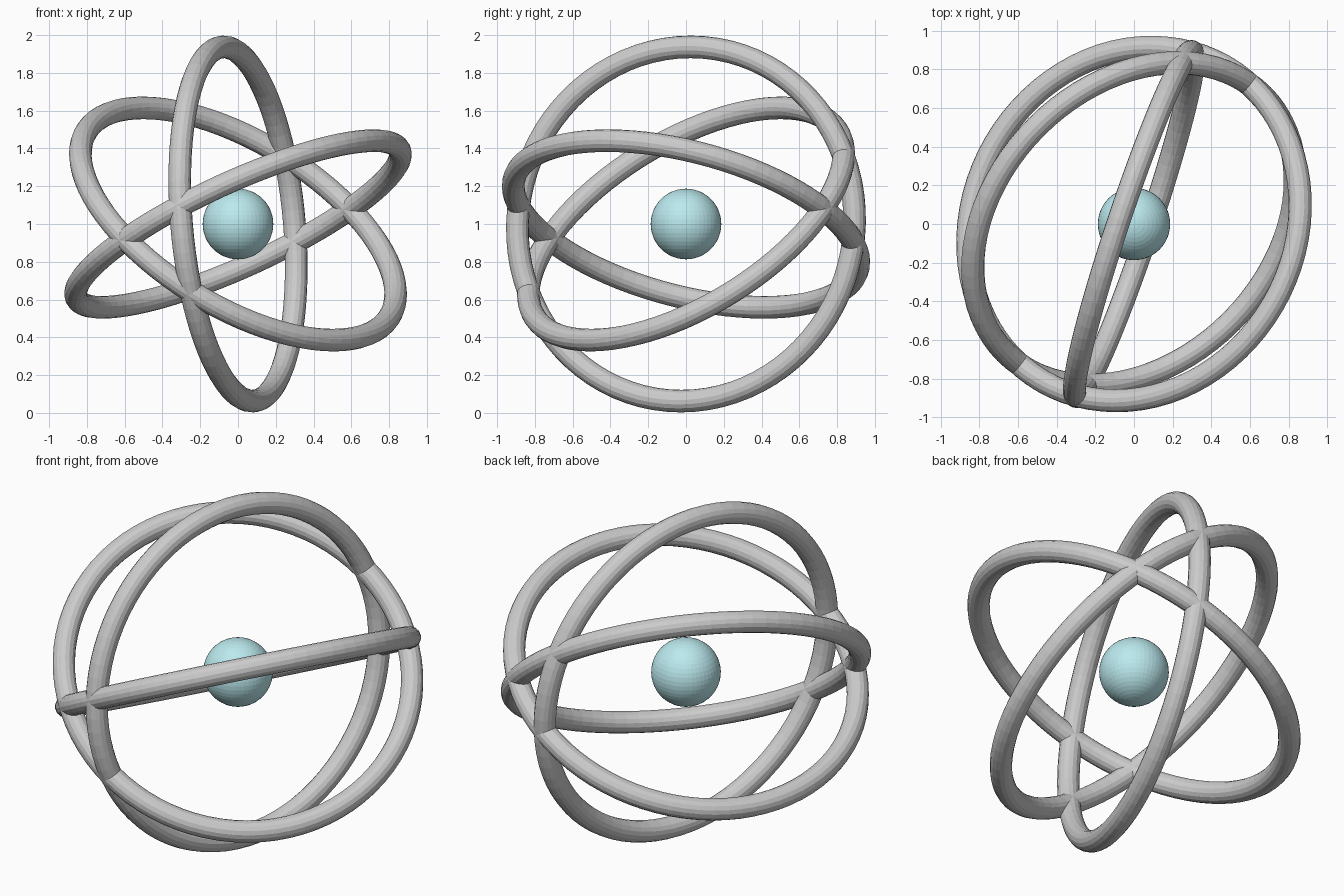
import bpy
from mathutils import Vector

if "Cube" in bpy.data.objects:
    bpy.data.objects.remove(bpy.data.objects["Cube"])

CENTRE = Vector((0, 0, 1))
RING_R, TUBE_R = 0.941, 0.06


def ring(name, normal):
    """Thin torus around the centre whose plane faces along normal."""
    rot = Vector(normal).normalized().to_track_quat('Z', 'Y').to_euler()
    bpy.ops.mesh.primitive_torus_add(
        location=CENTRE, rotation=rot, major_segments=80, minor_segments=16,
        major_radius=RING_R, minor_radius=TUBE_R)
    bpy.context.object.name = name


# Three crossing orbit rings
ring("upright_ring", (0.946, -0.317, 0.085))
ring("shallow_ring", (-0.406, 0.235, 0.884))
ring("steep_ring", (0.462, -0.462, 0.757))

# Central ball
bpy.ops.mesh.primitive_uv_sphere_add(
    segments=48, ring_count=24, radius=0.187, location=CENTRE)
ball = bpy.context.object
ball.name = "core_ball"
mat = bpy.data.materials.new("pale_cyan")
mat.diffuse_color = (0.50, 0.82, 0.86, 1)
mat.use_nodes = True
mat.node_tree.nodes["Principled BSDF"].inputs["Base Color"].default_value = mat.diffuse_color
ball.data.materials.append(mat)
